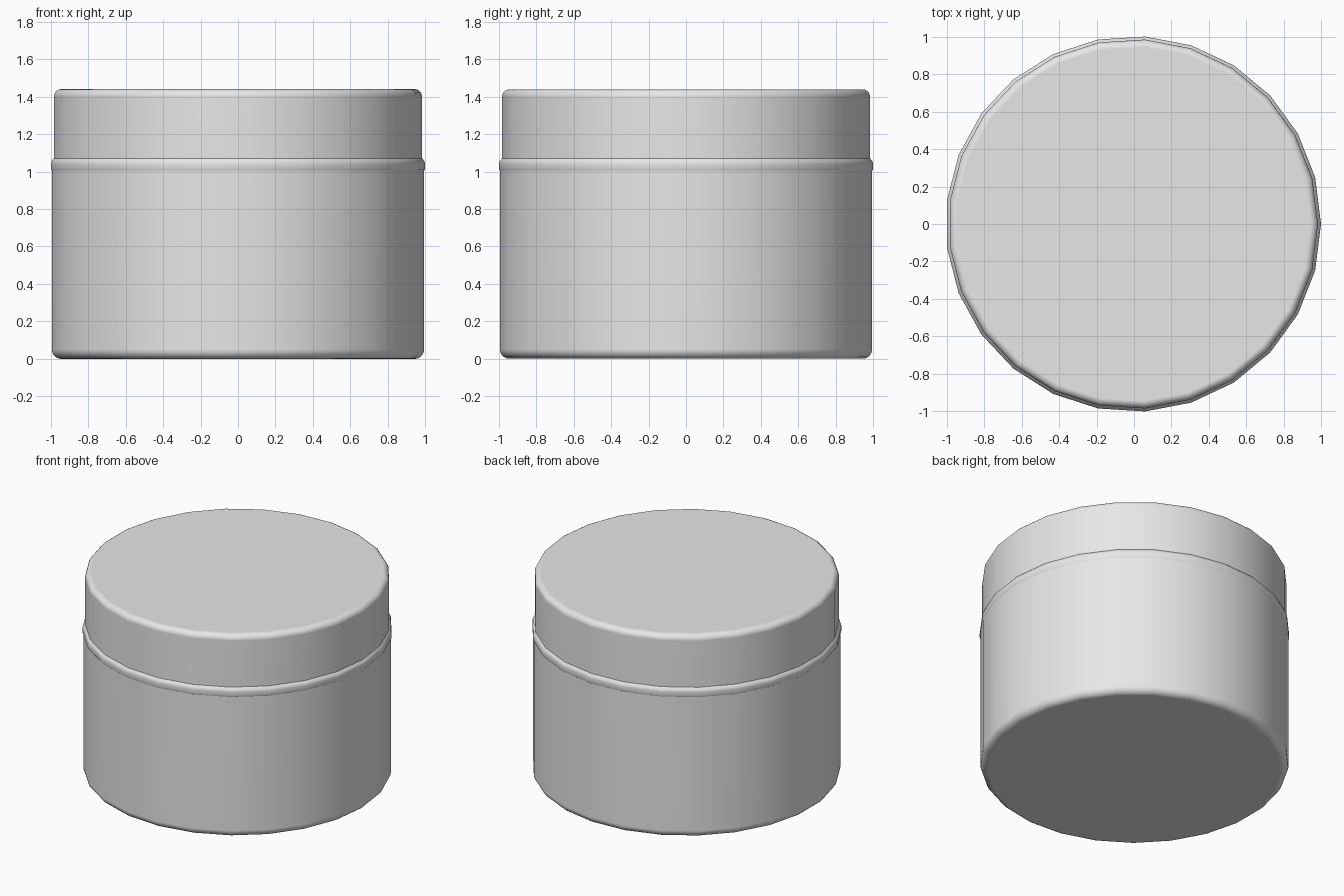
import bpy, bmesh, math

if "Cube" in bpy.data.objects:
    bpy.data.objects.remove(bpy.data.objects["Cube"])

SIDES = 25
SHIFT = -0.004  # centres the odd-sided outline on x

grey = bpy.data.materials.new("light_grey")
grey.diffuse_color = (0.8, 0.8, 0.8, 1)
grey.use_nodes = True
grey.node_tree.nodes["Principled BSDF"].inputs["Base Color"].default_value = grey.diffuse_color


def arc(cx, cz, r, a0, a1, steps=5):
    """Points of a rounded corner in the (radius, z) profile."""
    angles = [math.radians(a0 + (a1 - a0) * i / steps) for i in range(steps + 1)]
    return [(cx + r * math.cos(a), cz + r * math.sin(a)) for a in angles]


def lathe(name, profile):
    """Revolve an upward profile and close both ends with flat caps."""
    bm = bmesh.new()
    rings = []
    for r, z in profile:
        rings.append([bm.verts.new((r * math.cos(2 * math.pi * i / SIDES) + SHIFT,
                                    r * math.sin(2 * math.pi * i / SIDES), z))
                      for i in range(SIDES)])
    for low, high in zip(rings, rings[1:]):
        for i in range(SIDES):
            j = (i + 1) % SIDES
            bm.faces.new((low[i], low[j], high[j], high[i]))
    bm.faces.new(rings[0][::-1])
    bm.faces.new(rings[-1])
    mesh = bpy.data.meshes.new(name)
    bm.to_mesh(mesh)
    bm.free()
    mesh.materials.append(grey)
    obj = bpy.data.objects.new(name, mesh)
    bpy.context.collection.objects.link(obj)
    bpy.ops.object.select_all(action='DESELECT')
    obj.select_set(True)
    bpy.context.view_layer.objects.active = obj
    bpy.ops.object.shade_smooth_by_angle(angle=math.radians(40))
    # keep the large caps shading flat
    weighted = obj.modifiers.new("weighted_normals", 'WEIGHTED_NORMAL')
    weighted.keep_sharp = True
    return obj


# jar body with a rounded bottom edge
lathe("jar_body", arc(0.947, 0.05, 0.05, -90, 0) + [(0.997, 1.005)])

# raised rim between body and lid
lathe("rim", [(0.993, 1.0), (1.002, 1.012), (1.002, 1.043),
              (0.998, 1.057), (0.986, 1.07)])

# lid with a rounded top edge
lathe("lid", [(0.986, 1.06)] + arc(0.946, 1.4, 0.04, 0, 90))
